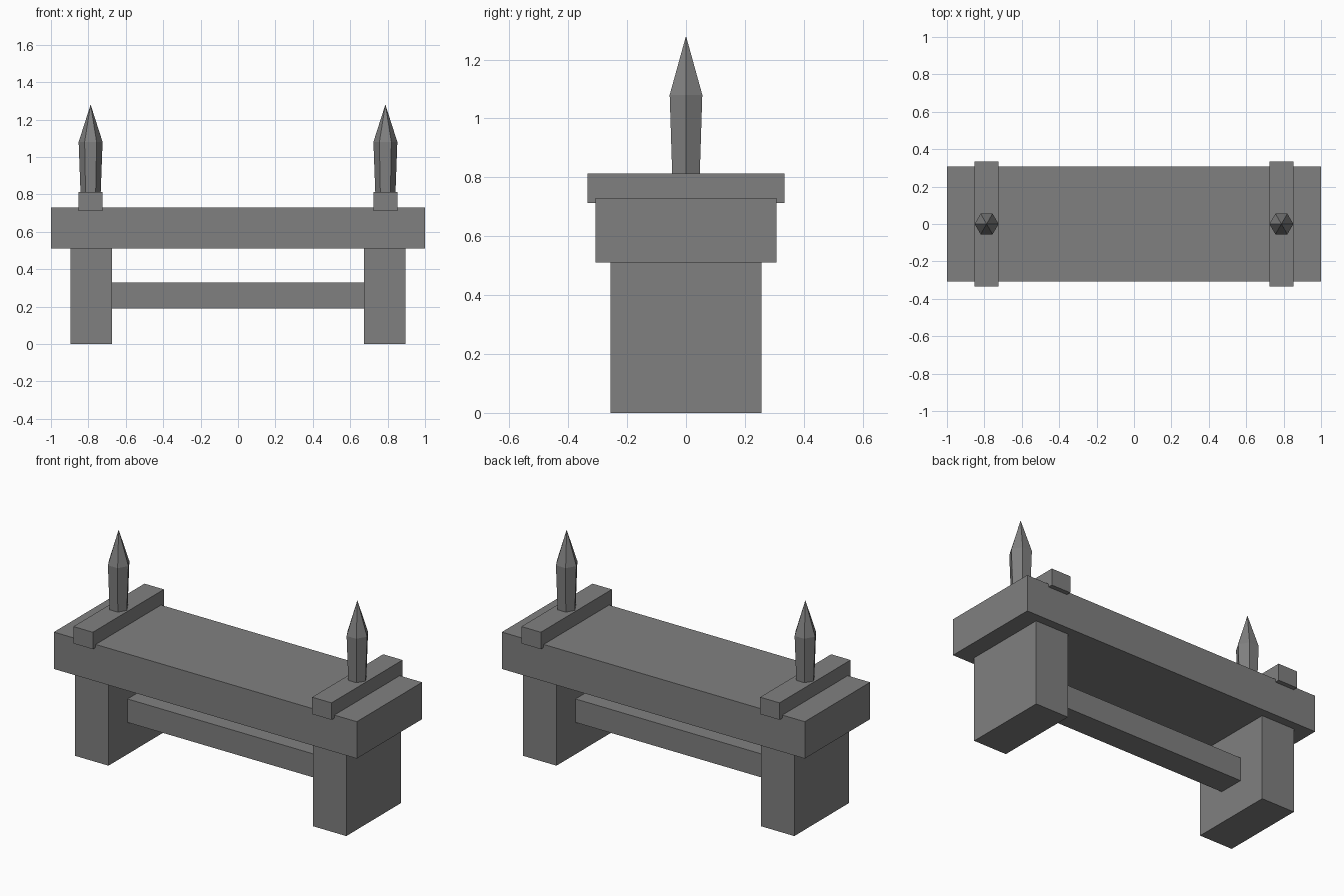
import bpy, bmesh, math
from mathutils import Matrix

if "Cube" in bpy.data.objects:
    bpy.data.objects.remove(bpy.data.objects["Cube"])

grey = bpy.data.materials.new("stone grey")
grey.diffuse_color = (0.216, 0.216, 0.216, 1)
grey.use_nodes = True
grey.node_tree.nodes["Principled BSDF"].inputs["Base Color"].default_value = grey.diffuse_color


def finish(name, bm):
    bmesh.ops.recalc_face_normals(bm, faces=bm.faces)
    mesh = bpy.data.meshes.new(name)
    bm.to_mesh(mesh)
    bm.free()
    mesh.materials.append(grey)
    obj = bpy.data.objects.new(name, mesh)
    bpy.context.collection.objects.link(obj)


def box(name, x, half_x, half_y, z0, z1):
    bm = bmesh.new()
    place = (Matrix.Translation((x, 0, (z0 + z1) / 2))
             @ Matrix.Diagonal((2 * half_x, 2 * half_y, z1 - z0, 1)))
    bmesh.ops.create_cube(bm, size=1, matrix=place)
    finish(name, bm)


def spike(name, x, rings, tip_z):
    """Six-sided post flaring upwards, closed by a pointed tip."""
    bm = bmesh.new()
    loops = [[bm.verts.new((x + r * math.cos(i * math.pi / 3),
                            r * math.sin(i * math.pi / 3), z))
              for i in range(6)] for r, z in rings]
    tip = bm.verts.new((x, 0, tip_z))
    low, high = loops
    bm.faces.new(low[::-1])
    for i in range(6):
        j = (i + 1) % 6
        bm.faces.new((low[i], low[j], high[j], high[i]))
        bm.faces.new((high[i], high[j], tip))
    finish(name, bm)


# Thick top slab and the low stretcher between the legs
box("top_slab", 0, 1.0, 0.308, 0.51, 0.73)
box("stretcher", 0, 0.677, 0.078, 0.19, 0.33)

# Leg block, cross cleat and spike at each end
for side, s in (("left", -1), ("right", 1)):
    box(side + "_leg", s * 0.785, 0.11, 0.257, 0.0, 0.51)
    box(side + "_cleat", s * 0.788, 0.064, 0.335, 0.712, 0.813)
    spike(side + "_spike", s * 0.788, ((0.054, 0.81), (0.064, 1.08)), 1.28)
